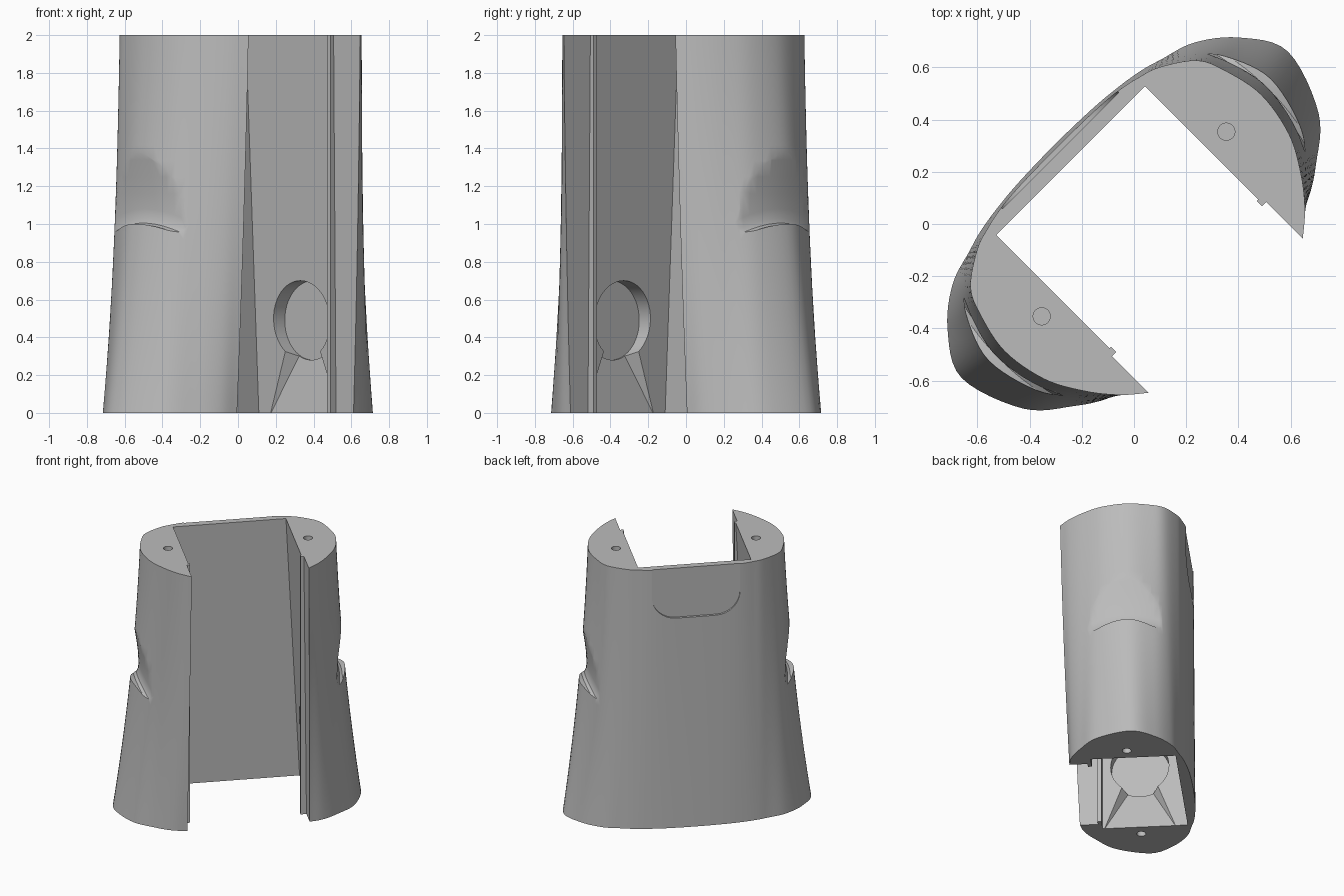
import bpy, bmesh, math
from mathutils import Vector, Matrix

cube = bpy.data.objects.get("Cube")
if cube:
    bpy.data.objects.remove(cube)

HEIGHT = 2.0


def make(name, bm):
    bmesh.ops.recalc_face_normals(bm, faces=bm.faces)
    mesh = bpy.data.meshes.new(name)
    bm.to_mesh(mesh)
    bm.free()
    obj = bpy.data.objects.new(name, mesh)
    bpy.context.collection.objects.link(obj)
    return obj


def loft(name, rings):
    """Closed solid skinned through rings of equal length."""
    bm = bmesh.new()
    rows = [[bm.verts.new(p) for p in ring] for ring in rings]
    n = len(rows[0])
    for a, b in zip(rows, rows[1:]):
        for i in range(n):
            j = (i + 1) % n
            bm.faces.new((a[i], a[j], b[j], b[i]))
    bm.faces.new(rows[0])
    bm.faces.new(rows[-1])
    return make(name, bm)


def hull(name, points):
    bm = bmesh.new()
    for p in points:
        bm.verts.new(p)
    bmesh.ops.convex_hull(bm, input=bm.verts)
    return make(name, bm)


def cylinder(name, radius, depth, centre, along_x=False, sides=48):
    bm = bmesh.new()
    turn = Matrix.Rotation(math.pi / 2, 4, 'Y') if along_x else Matrix()
    bmesh.ops.create_cone(bm, cap_ends=True, segments=sides, radius1=radius, radius2=radius,
                          depth=depth, matrix=Matrix.Translation(centre) @ turn)
    return make(name, bm)


def smooth_half(points, steps=6):
    """Catmull-Rom curve from the back centre round to the front tip."""
    pts = [Vector(p) for p in points]
    pts = [Vector((-pts[1].x, pts[1].y))] + pts + [2 * pts[-1] - pts[-2]]
    out = []
    for a, b, c, d in zip(pts, pts[1:], pts[2:], pts[3:]):
        for k in range(steps):
            t = k / steps
            out.append(0.5 * (2 * b + (c - a) * t + (2 * a - 5 * b + 4 * c - d) * t ** 2
                              + (3 * b - a - 3 * c + d) * t ** 3))
    return out + [pts[-2]]


def mirrored(half, z):
    """Full ring from a half outline; skips doubling points on the centre line."""
    left = [(-x, y, z) for x, y in reversed(half) if x > 0.0001]
    return [(x, y, z) for x, y in half] + left


# Outer shell: the outline flares towards the base
top_half = smooth_half([(0, .415), (.2, .412), (.32, .403), (.41, .384), (.493, .356),
                        (.612, .274), (.661, .173), (.695, .006), (.663, -.177),
                        (.587, -.318), (.503, -.423), (.42, -.495), (.33, -.57)])
base_half = smooth_half([(0, .43), (.2, .425), (.34, .412), (.44, .395), (.52, .372),
                         (.655, .328), (.79, .22), (.884, .05), (.8, -.2),
                         (.655, -.331), (.538, -.404), (.43, -.43), (.33, -.455)])
LEVELS = 24
rings = []
for k in range(LEVELS + 1):
    t = 1 - k / LEVELS
    f = .45 * t + .55 * t * t
    rings.append(mirrored([a.lerp(b, f) for a, b in zip(top_half, base_half)], HEIGHT * (1 - t)))
body = loft("shell_body", rings)

cutters = []


# Open slot with a thin guide rail, wider at the base
def slot_ring(lip, wall, z):
    return mirrored([(wall, .344), (wall, -.27), (.395, -.27), (.395, -.298),
                     (lip, -.298), (lip, -.9)], z)


cutters.append(loft("slot_cutter", [slot_ring(.437, .505, -.1), slot_ring(.417, .398, 2.1)]))

# Shallow rounded panel in the top of the back wall
W, R, LOW, BACK = .315, .17, 1.62, .397
panel = [(-W, 2.1), (W, 2.1)]
for side in (1, -1):
    for k in range(9):
        a = math.pi / 2 * (k / 8 if side > 0 else 1 - k / 8)
        panel.append((side * (W - R + R * math.cos(a)), LOW + R - R * math.sin(a)))
cutters.append(loft("back_panel_cutter", [[(x, y, z) for x, z in panel] for y in (BACK, .6)]))

# Finger grip section: sloping face above a curved shelf
grip = [(.74, 1.43), (.725, 1.34), (.711, 1.25), (.70, 1.16), (.695, 1.08), (.698, 1.03),
        (.71, 1.005), (.73, .995), (.76, 1.0), (1.1, 1.0), (1.1, 1.43)]

for side in (1, -1):
    stations = []
    for k in range(-10, 11):
        y = k * .04
        bulge = .5 * y * y
        stations.append([(side * (x - bulge), y, z - .8 * y * y * (z < 1.1)) for x, z in grip])
    cutters.append(loft("grip_cutter", stations))

    # Round pocket with a ramp spreading to the base
    cutters.append(cylinder("pocket_cutter", .21, .26, (side * .43, 0, .49), True))
    ramp = []
    for y in (-1, 1):
        ramp += [(side * .5, y * .26, -.01), (side * .4, y * .26, -.01),
                 (side * .4, y * .16, .4), (side * .56, y * .06, .36)]
    cutters.append(hull("ramp_cutter", ramp))

    # Screw holes
    cutters.append(cylinder("top_hole_cutter", .033, .2, (side * .5, 0, HEIGHT), sides=24))
    cutters.append(cylinder("base_hole_cutter", .033, .2, (side * .6, 0, 0), sides=24))

bpy.context.view_layer.objects.active = body
for cutter in cutters:
    cutter.hide_render = True
    mod = body.modifiers.new("cut", 'BOOLEAN')
    mod.operation = 'DIFFERENCE'
    mod.solver = 'EXACT'
    mod.object = cutter
    bpy.ops.object.modifier_apply(modifier=mod.name)
    bpy.data.objects.remove(cutter)

# Turn the shell so its open side faces the front corner
body.data.transform(Matrix.Rotation(math.pi / 4, 4, 'Z'))

grey = bpy.data.materials.new("light_grey")
grey.use_nodes = True
colour = (.5, .5, .5, 1)
grey.diffuse_color = colour
grey.node_tree.nodes["Principled BSDF"].inputs["Base Color"].default_value = colour
body.data.materials.clear()
body.data.materials.append(grey)

bpy.ops.object.select_all(action='DESELECT')
body.select_set(True)
bpy.ops.object.shade_smooth_by_angle(angle=math.radians(30))
